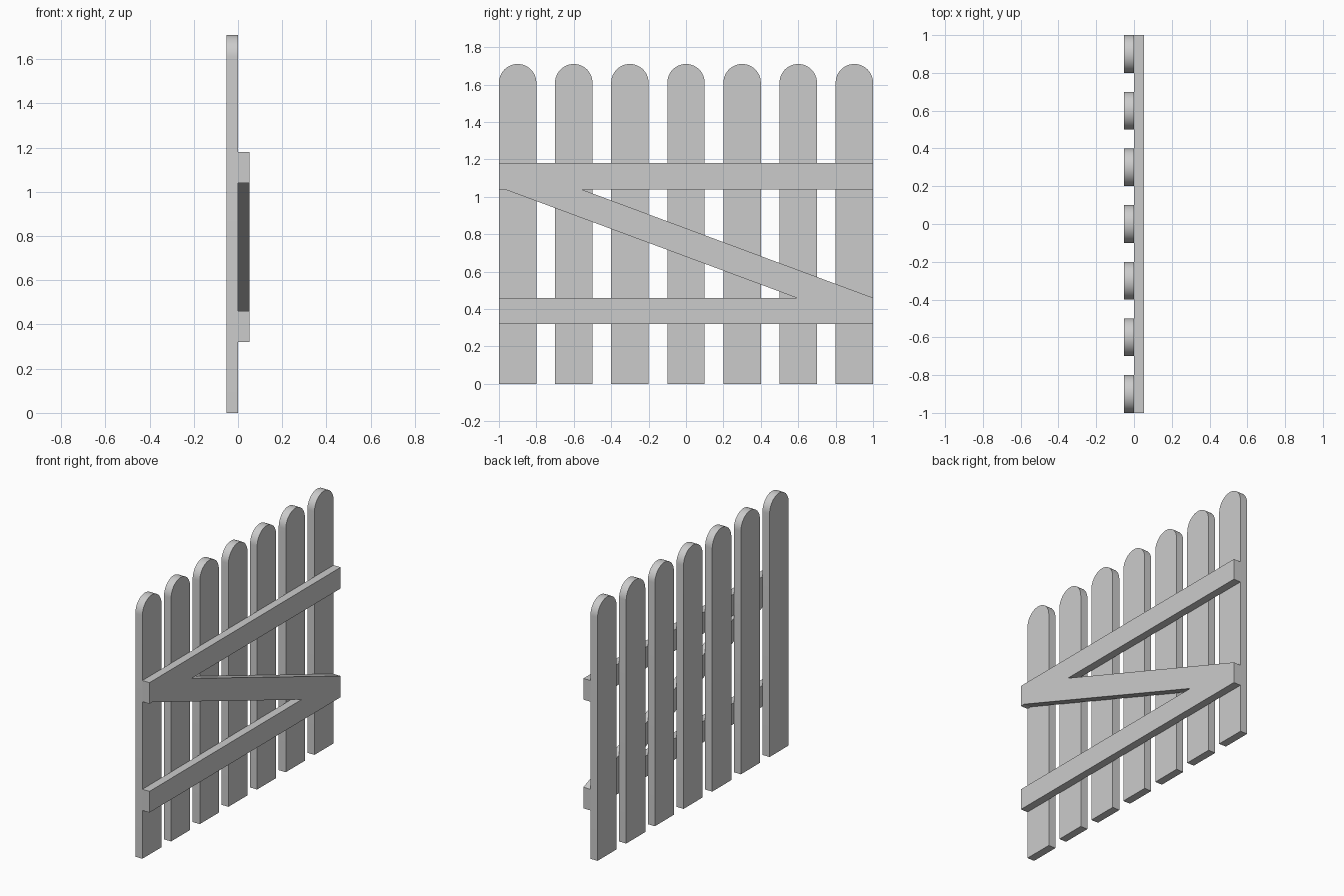
import bpy, bmesh, math

if "Cube" in bpy.data.objects:
    bpy.data.objects.remove(bpy.data.objects["Cube"])

T = 0.052  # board thickness

def board(name, profile, x0, x1, smooth=False):
    """Extrude a (y, z) outline along x."""
    bm = bmesh.new()
    face = bm.faces.new([bm.verts.new((x0, y, z)) for y, z in profile])
    ext = bmesh.ops.extrude_face_region(bm, geom=[face])
    verts = [v for v in ext["geom"] if isinstance(v, bmesh.types.BMVert)]
    bmesh.ops.translate(bm, verts=verts, vec=(x1 - x0, 0, 0))
    bmesh.ops.recalc_face_normals(bm, faces=bm.faces)
    me = bpy.data.meshes.new(name)
    bm.to_mesh(me)
    bm.free()
    ob = bpy.data.objects.new(name, me)
    bpy.context.collection.objects.link(ob)
    if smooth:
        bpy.ops.object.select_all(action='DESELECT')
        ob.select_set(True)
        bpy.context.view_layer.objects.active = ob
        bpy.ops.object.shade_smooth_by_angle(angle=math.radians(30))
    return ob

# Round-topped upright pickets
R, SPRING, SEG = 0.1, 1.61, 24
for i in range(7):
    c = -0.9 + 0.3 * i
    arc = [(c + R * math.cos(math.pi * k / SEG), SPRING + R * math.sin(math.pi * k / SEG))
           for k in range(SEG + 1)]
    board(f"picket_{i + 1}", [(c - R, 0), (c + R, 0)] + arc, -T, 0, smooth=True)

# Horizontal rails
for name, z in (("lower_rail", 0.32), ("upper_rail", 1.04)):
    board(name, [(-1, z), (1, z), (1, z + 0.14), (-1, z + 0.14)], 0, T)

# Diagonal brace cut flush between the rails
board("diagonal_brace", [(-0.97, 1.04), (0.59, 0.46), (1.0, 0.46), (-0.56, 1.04)], 0, T)
